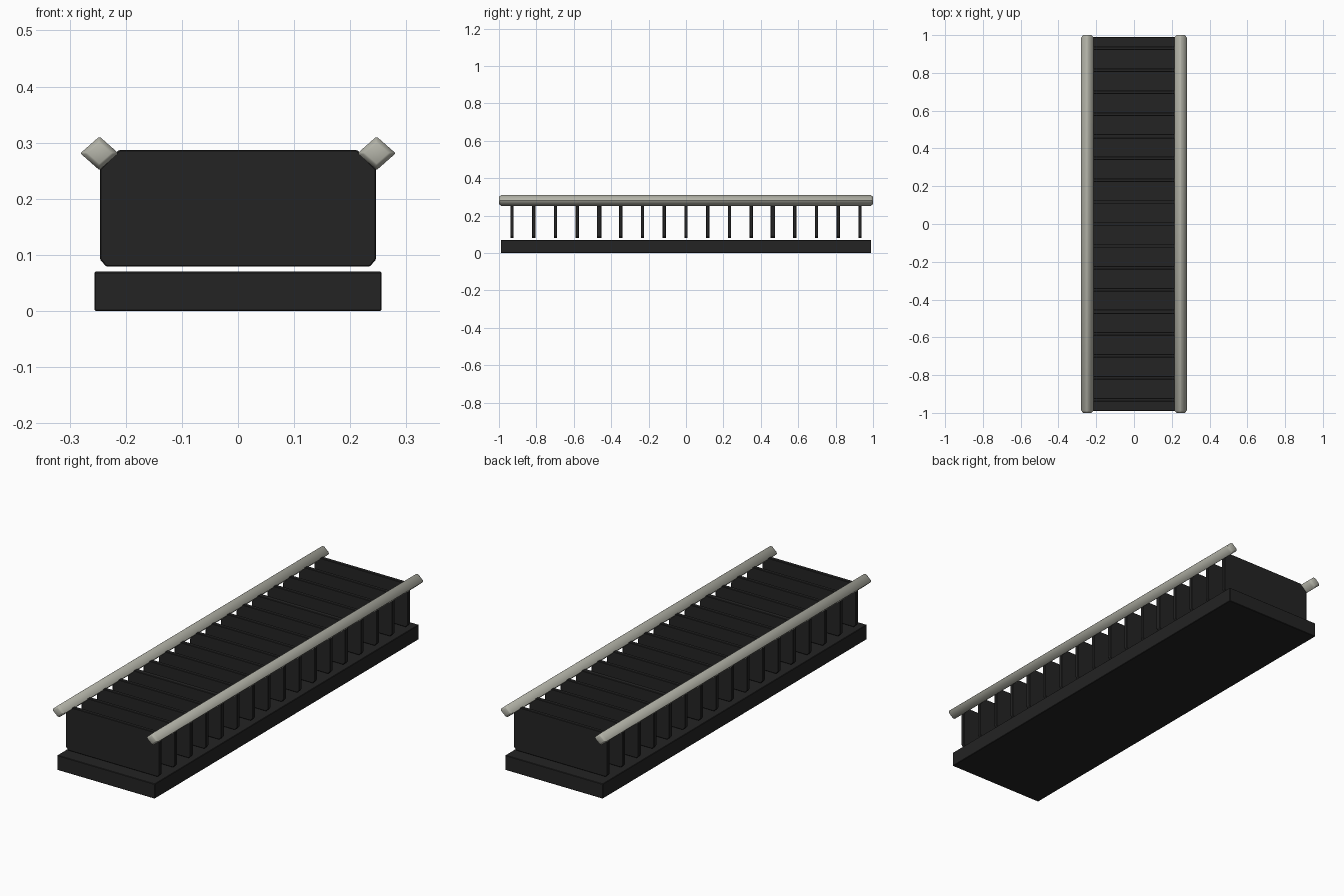
import bpy

cube = bpy.data.objects.get("Cube")
if cube:
    bpy.data.objects.remove(cube, do_unlink=True)


def material(name, colour, roughness):
    m = bpy.data.materials.new(name)
    m.use_nodes = True
    m.diffuse_color = (*colour, 1)
    bsdf = m.node_tree.nodes["Principled BSDF"]
    bsdf.inputs["Base Color"].default_value = (*colour, 1)
    bsdf.inputs["Roughness"].default_value = roughness
    return m


black = material("charcoal black", (0.017, 0.017, 0.017), 0.7)
metal = material("warm grey", (0.45, 0.45, 0.39), 0.5)


def loft(name, sections, mat, smooth=False):
    """Skin a run of (y, [(x, z), ...]) sections and cap both ends."""
    n = len(sections[0][1])
    verts = [(x, y, z) for y, ring in sections for x, z in ring]
    faces = [list(range(n)), list(range(len(verts) - 1, len(verts) - n - 1, -1))]
    for s in range(len(sections) - 1):
        for i in range(n):
            j = (i + 1) % n
            a, b = s * n, (s + 1) * n
            faces.append([a + j, a + i, b + i, b + j])
    mesh = bpy.data.meshes.new(name)
    mesh.from_pydata(verts, [], faces)
    mesh.materials.append(mat)
    for p in mesh.polygons:
        p.use_smooth = smooth
    obj = bpy.data.objects.new(name, mesh)
    bpy.context.collection.objects.link(obj)
    return obj


def bevel(obj, width):
    mod = obj.modifiers.new("soft edge", "BEVEL")
    mod.width = width
    mod.segments = 1


# Base slab
base_ring = [(-0.256, 0), (0.256, 0), (0.256, 0.07), (-0.256, 0.07)]
bevel(loft("base", [(-0.99, base_ring), (0.99, base_ring)], black), 0.002)

# Row of upright plates with clipped corners
half = [(0.235, 0.079), (0.246, 0.092), (0.246, 0.253), (0.212, 0.287)]
plate_ring = half + [(-x, z) for x, z in reversed(half)]
COUNT = 17
for i in range(COUNT):
    y = -0.93 + 1.86 * i / (COUNT - 1)
    t = 0.012 if i in (4, 12) else 0.009
    bevel(loft(f"plate_{i + 1}", [(y - t, plate_ring), (y + t, plate_ring)], black), 0.002)


# Diamond rails with chamfered ends
def diamond(cx, scale):
    rx, rz, cz = 0.034 * scale, 0.03 * scale, 0.281
    return [(cx, cz - rz), (cx + rx, cz), (cx, cz + rz), (cx - rx, cz)]


for side, cx in (("left", 0.247), ("right", -0.247)):
    rail = loft(side + "_rail",
                [(y, diamond(cx, s)) for y, s in
                 ((-1, 0.7), (-0.988, 1), (0.988, 1), (1, 0.7))], metal, True)
    bevel(rail, 0.002)
